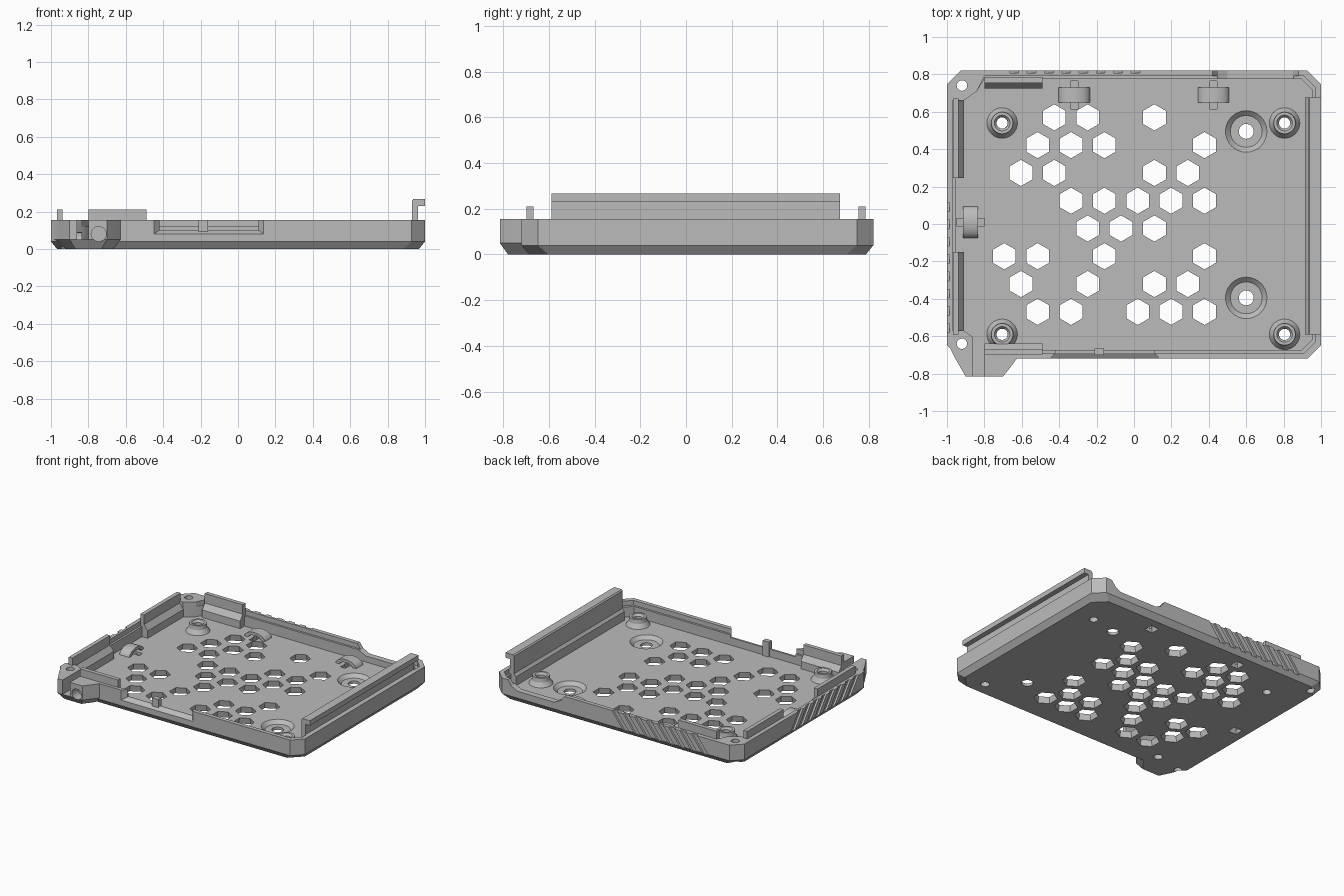
import bpy, bmesh, math
from mathutils import Vector

cube = bpy.data.objects.get("Cube")
if cube:
    bpy.data.objects.remove(cube, do_unlink=True)

mat = bpy.data.materials.new("plain_grey")
mat.use_nodes = True
GREY = (0.5, 0.5, 0.5, 1)
mat.diffuse_color = GREY
mat.node_tree.nodes["Principled BSDF"].inputs["Base Color"].default_value = GREY

FLOOR = 0.045
TOP = 0.155


def finish(name, bm):
    bmesh.ops.recalc_face_normals(bm, faces=bm.faces)
    me = bpy.data.meshes.new(name)
    bm.to_mesh(me)
    bm.free()
    me.materials.append(mat)
    ob = bpy.data.objects.new(name, me)
    bpy.context.scene.collection.objects.link(ob)
    return ob


def loft(name, sections, axis="z"):
    """Join equal-length polygons placed at successive heights along an axis."""
    place = {"z": lambda a, b, h: (a, b, h),
             "y": lambda a, b, h: (a, h, b),
             "x": lambda a, b, h: (h, a, b)}[axis]
    bm = bmesh.new()
    rings = [[bm.verts.new(place(a, b, h)) for a, b in poly] for poly, h in sections]
    for r, s in zip(rings, rings[1:]):
        for i in range(len(r)):
            j = (i + 1) % len(r)
            bm.faces.new((r[i], r[j], s[j], s[i]))
    bm.faces.new(rings[0])
    bm.faces.new(rings[-1])
    return finish(name, bm)


def prism(name, poly, lo, hi, axis="z"):
    return loft(name, [(poly, lo), (poly, hi)], axis)


def rect(a0, a1, b0, b1):
    return [(a0, b0), (a1, b0), (a1, b1), (a0, b1)]


def ngon(cx, cy, r, n, turn=0.0):
    return [(cx + r * math.cos(turn + math.tau * i / n),
             cy + r * math.sin(turn + math.tau * i / n)) for i in range(n)]


def ring(name, cx, cy, profile, n=32):
    """Revolve a closed (radius, height) profile around a vertical axis."""
    bm = bmesh.new()
    cols = [[bm.verts.new((cx + r * math.cos(math.tau * i / n),
                           cy + r * math.sin(math.tau * i / n), z)) for r, z in profile]
            for i in range(n)]
    m = len(profile)
    for i in range(n):
        a, b = cols[i], cols[(i + 1) % n]
        for k in range(m):
            bm.faces.new((a[k], b[k], b[(k + 1) % m], a[(k + 1) % m]))
    return finish(name, bm)


def combine(target, other, op="DIFFERENCE"):
    mod = target.modifiers.new("cut", "BOOLEAN")
    mod.operation, mod.solver, mod.object = op, "EXACT", other
    bpy.context.view_layer.objects.active = target
    bpy.ops.object.modifier_apply(modifier=mod.name)
    bpy.data.objects.remove(other, do_unlink=True)


def outline(d, c):
    """Chamfered rectangle, inset by d from the tray outside."""
    x, y0, y1 = 1 - d, -0.72 + d, 0.82 - d
    return [(-x + c, y0), (x - c, y0), (x, y0 + c), (x, y1 - c),
            (x - c, y1), (-x + c, y1), (-x, y1 - c), (-x, y0 + c)]


def cavity(d):
    """Inside outline, leaving solid corners for the two posts at -x."""
    x, y0, y1 = 1 - d, -0.72 + d, 0.82 - d
    c = 0.06
    return [(-0.82, y0), (x - c, y0), (x, y0 + c), (x, y1 - c), (x - c, y1),
            (-0.80, y1), (-0.84, 0.71), (-0.91, 0.66), (-x, 0.66),
            (-x, -0.57), (-0.91, -0.57), (-0.84, -0.62)]


# Tray body with bevelled underside, and the side spout
tray = loft("tray", [(outline(0.032, 0.085), 0), (outline(0, 0.072), 0.04),
                     (outline(0, 0.072), TOP)])
spout_top = [(-0.99, -0.65), (-0.955, -0.72), (-0.90, -0.815), (-0.70, -0.815),
             (-0.66, -0.765), (-0.62, -0.71), (-0.62, -0.685)]
spout_low = [(-0.93, -0.65), (-0.91, -0.70), (-0.87, -0.78), (-0.73, -0.78),
             (-0.70, -0.74), (-0.67, -0.70), (-0.67, -0.685)]
combine(tray, loft("spout", [(spout_low, 0.001), (spout_top, 0.05), (spout_top, TOP)]), "UNION")

# Hollow inside with a stepped rim
combine(tray, prism("hollow", cavity(0.045), FLOOR, 0.3))
combine(tray, prism("rim_step", cavity(0.03), 0.12, 0.3))

# Vent hexagons, flared towards the underside
rows = [(-5, -3, 1), (-6, -4, -2, 4), (-7, -5, 1, 3), (-4, -2, 0, 2, 4),
        (-3, -1, 1), (-8, -6, -2, 4), (-7, -3, 1, 3), (-6, -4, 0, 2, 4)]
for k, row in enumerate(rows):
    y = 0.57 - 0.1485 * k
    for i in row:
        x = 0.02 + 0.0892 * i
        combine(tray, loft("vent", [(ngon(x, y, 0.082, 6, math.pi / 6), -0.01),
                                    (ngon(x, y, 0.068, 6, math.pi / 6), FLOOR + 0.01)]))

# Screw holes, corner post holes and countersunk recesses
boss_spots = [(x, y) for x in (-0.705, 0.805) for y in (-0.59, 0.54)]
for x, y in boss_spots:
    combine(tray, prism("hole", ngon(x, y, 0.03, 20), -0.1, 0.1))
for y in (-0.64, 0.74):
    combine(tray, prism("hole", ngon(-0.92, y, 0.028, 20), -0.1, 0.3))
for y in (-0.395, 0.495):
    combine(tray, loft("recess", [(ngon(0.6, y, 0.085, 32), 0.02),
                                  (ngon(0.6, y, 0.112, 32), FLOOR + 0.001)]))
    combine(tray, prism("hole", ngon(0.6, y, 0.04, 20), -0.1, 0.1))

# Spout channel and round port
combine(tray, prism("channel", rect(-0.86, -0.80, 0.05, 0.3), -0.9, -0.58, "y"))
combine(tray, prism("port", ngon(-0.745, 0.08, 0.04, 20), -0.9, -0.74, "y"))

# Connector opening in the front wall, scooped dip in the back wall
wide, narrow = rect(-0.46, 0.145, 0.075, 0.3), rect(-0.42, 0.11, 0.10, 0.3)
combine(tray, loft("opening", [(wide, -0.73), (narrow, -0.69), (narrow, -0.6)], "y"))
dip = [(0.41, 0.3), (0.42, TOP), (0.45, 0.115), (0.50, 0.09),
       (0.80, 0.09), (0.85, 0.115), (0.88, TOP), (0.89, 0.3)]
combine(tray, prism("dip", dip, 0.7, 0.9, "y"))

# Slanted grip grooves on the back and left walls
for i in range(8):
    x = -0.63 + 0.0925 * i
    y = 0.08 - 0.0925 * i
    slant = [(0.025, 0.17), (-0.022, 0.17), (-0.13, 0.03), (-0.083, 0.03)]
    combine(tray, prism("groove", [(x + a, z) for a, z in slant], 0.806, 0.9, "y"))
    combine(tray, prism("groove", [(y - a, z) for a, z in slant], -1.1, -0.986, "x"))

# Cable loops: a low arch over a slot through the floor
arcs = [math.pi * i / 12 for i in range(13)]
arch = ([(0.085 * math.cos(t), FLOOR - 0.005 + 0.05 * math.sin(t)) for t in arcs] +
        [(0.055 * math.cos(t), FLOOR - 0.005 + 0.028 * math.sin(t)) for t in reversed(arcs)])
for n, (x, y, axis) in enumerate([(-0.32, 0.69, "y"), (0.425, 0.69, "y"), (-0.875, 0.01, "x")]):
    across, along = (x, y) if axis == "y" else (y, x)
    prism(f"cable_loop_{n + 1}", [(across + a, z) for a, z in arch],
          along - 0.04, along + 0.04, axis)
    slot = ngon(x, y, 0.05, 4, math.pi / 4)
    combine(tray, loft("slot", [(slot, -0.01), (ngon(x, y, 0.03, 4, math.pi / 4), 0.06)]))
    combine(tray, prism("trough", rect(across - 0.02, across + 0.02, FLOOR - 0.02, 0.06),
                        along - 0.075, along + 0.075, axis))

# Screw bosses
for n, (x, y) in enumerate(boss_spots):
    ring(f"screw_boss_{n + 1}", x, y,
         [(0.03, FLOOR - 0.005), (0.085, FLOOR - 0.005), (0.062, FLOOR + 0.03),
          (0.058, FLOOR + 0.06), (0.042, FLOOR + 0.06), (0.03, FLOOR + 0.045)])

# Locating tabs along the walls: upright blade on a sloped foot
blade = [(0, 0.04), (0, 0.21), (0.03, 0.21), (0.03, 0.14), (0.06, 0.10), (0.06, 0.04)]
left = [(-0.968 + d, z) for d, z in blade]
back = [(0.785 - d, z) for d, z in blade]
front = [(-0.698 + d, z) for d, z in blade]
prism("left_tab_rear", left, 0.245, 0.67, "y")
prism("left_tab_front", left, -0.59, -0.15, "y")
prism("back_tab", back, -0.80, -0.49, "x")
prism("front_tab", front, -0.80, -0.49, "x")

# Divider post in the connector opening
prism("divider_post", rect(-0.21, -0.16, -0.70, -0.665), 0.04, TOP)

# Tall side rail with an outward lip
rail = [(0.915, 0.04), (0.915, 0.11), (0.93, 0.13), (0.93, 0.258), (0.938, 0.267),
        (1.0, 0.267), (1.0, 0.23), (0.963, 0.23), (0.963, 0.154), (0.98, 0.154), (0.98, 0.04)]
prism("side_rail", rail, -0.59, 0.675, "y")

# Crisp edges with smooth round parts
for ob in bpy.context.scene.objects:
    ob.select_set(ob.type == "MESH")
bpy.context.view_layer.objects.active = tray
bpy.ops.object.shade_smooth_by_angle(angle=math.radians(25))
